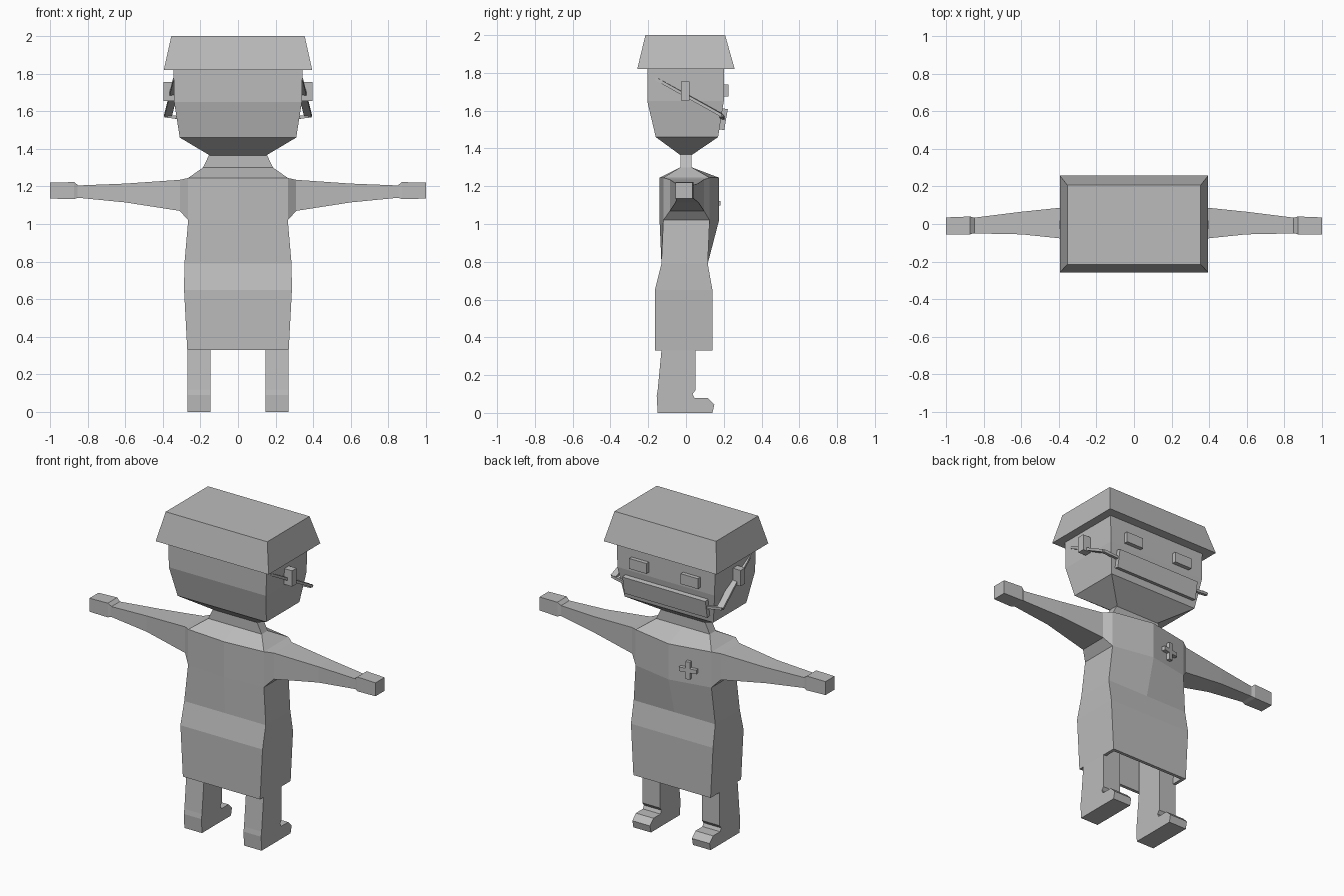
import bpy, bmesh, math
from mathutils import Vector, Matrix

cube = bpy.data.objects.get("Cube")
if cube:
    bpy.data.objects.remove(cube, do_unlink=True)

GREY = (0.5, 0.5, 0.5, 1)
clay = bpy.data.materials.new("plain grey")
clay.use_nodes = True
clay.diffuse_color = GREY
clay.node_tree.nodes["Principled BSDF"].inputs["Base Color"].default_value = GREY


def finish(name, bm):
    bmesh.ops.recalc_face_normals(bm, faces=bm.faces)
    mesh = bpy.data.meshes.new(name)
    bm.to_mesh(mesh)
    bm.free()
    mesh.materials.append(clay)
    obj = bpy.data.objects.new(name, mesh)
    bpy.context.collection.objects.link(obj)
    return obj


def loft(name, rings):
    """Skin equal-sized point rings and cap both ends."""
    bm = bmesh.new()
    loops = [[bm.verts.new(p) for p in ring] for ring in rings]
    n = len(loops[0])
    for a, b in zip(loops, loops[1:]):
        for i in range(n):
            j = (i + 1) % n
            bm.faces.new((a[i], a[j], b[j], b[i]))
    bm.faces.new(loops[0])
    bm.faces.new(loops[-1])
    return finish(name, bm)


def box(name, center, size, rot=None):
    bm = bmesh.new()
    m = Matrix.Translation(center) @ (rot or Matrix()) @ Matrix.Diagonal((*size, 1))
    bmesh.ops.create_cube(bm, size=1, matrix=m)
    return finish(name, bm)


def beam(name, p, q, width, thick):
    """Flat bar from p to q."""
    p, q = Vector(p), Vector(q)
    d = q - p
    rot = d.to_track_quat('Y', 'Z').to_matrix().to_4x4()
    return box(name, (p + q) / 2, (width, d.length, thick), rot)


def level(z, x, back, front):
    return [(-x, back, z), (x, back, z), (x, front, z), (-x, front, z)]


def torso_level(z, x, back, front, back_mid, front_mid):
    return [(-x, back, z), (0, back_mid, z), (x, back, z),
            (x, front, z), (0, front_mid, z), (-x, front, z)]


# Head, cap and body
loft("head", [level(1.365, .15, -.03, .03), level(1.46, .31, -.16, .17),
              level(1.65, .34, -.205, .2), level(1.83, .343, -.205, .2)])
loft("cap", [level(1.82, .395, -.258, .258), level(2, .355, -.215, .207)])
loft("coat", [
    torso_level(1.375, .15, -.03, .03, -.03, .03),
    torso_level(1.3, .187, -.03, .03, -.03, .03),
    torso_level(1.245, .265, -.12, .125, -.14, .175),
    torso_level(1.02, .265, -.12, .125, -.14, .175),
    torso_level(.79, .285, -.13, .115, -.13, .115),
    torso_level(.65, .287, -.165, .14, -.165, .14),
    torso_level(.33, .27, -.165, .14, -.165, .14),
    # hollow hem
    torso_level(.33, .25, -.145, .12, -.145, .12),
    torso_level(.6, .26, -.145, .12, -.145, .12)])

# Arm sections: x, low, high, back, front
ARM = [(.25, 1.01, 1.245, -.12, .125), (.265, 1.02, 1.245, -.12, .125),
       (.31, 1.07, 1.235, -.085, .095), (.6, 1.115, 1.215, -.055, .065),
       (.855, 1.14, 1.205, -.05, .033)]
HAND = [(.85, 1.14, 1.205, -.048, .033), (.872, 1.133, 1.223, -.055, .04),
        (1, 1.135, 1.22, -.055, .035)]
LEG = [(-.15, 0), (.14, 0), (.15, .045), (.115, .08), (.045, .08), (.035, .1),
       (.05, .12), (.05, .6), (-.13, .6), (-.13, .33), (-.15, .12), (-.155, .09)]


def limb(name, sections, s):
    loft(name, [[(s * x, b, lo), (s * x, f, lo), (s * x, f, hi), (s * x, b, hi)]
                for x, lo, hi, b, f in sections])


for side, s in (("left", 1), ("right", -1)):
    limb(side + "_arm", ARM, s)
    limb(side + "_hand", HAND, s)
    # Leg and foot share one side profile
    loft(side + "_leg", [[(s * x, y, z) for y, z in LEG] for x in (.147, .27)])
    # Face and mask fittings
    box(side + "_eye", (s * .18, .205, 1.707), (.12, .04, .065))
    box(side + "_ear_lug", (s * .368, -.003, 1.705), (.055, .045, .1))
    beam(side + "_strap", (s * .325, -.16, 1.77), (s * .373, .19, 1.575), .04, .016)
    beam(side + "_strap_end", (s * .385, .185, 1.575), (s * .27, .195, 1.56), .02, .016)

# Mask plate leaning with the lower face
box("mouth_plate", (0, .196, 1.555), (.58, .032, .112), Matrix.Rotation(-.17, 4, 'X'))

# Chest cross
turn = Matrix.Rotation(.187, 4, 'Z')
box("cross_upright", (-.13, .158, 1.11), (.026, .03, .11), turn)
box("cross_bar", (-.13, .158, 1.11), (.11, .03, .026), turn)
